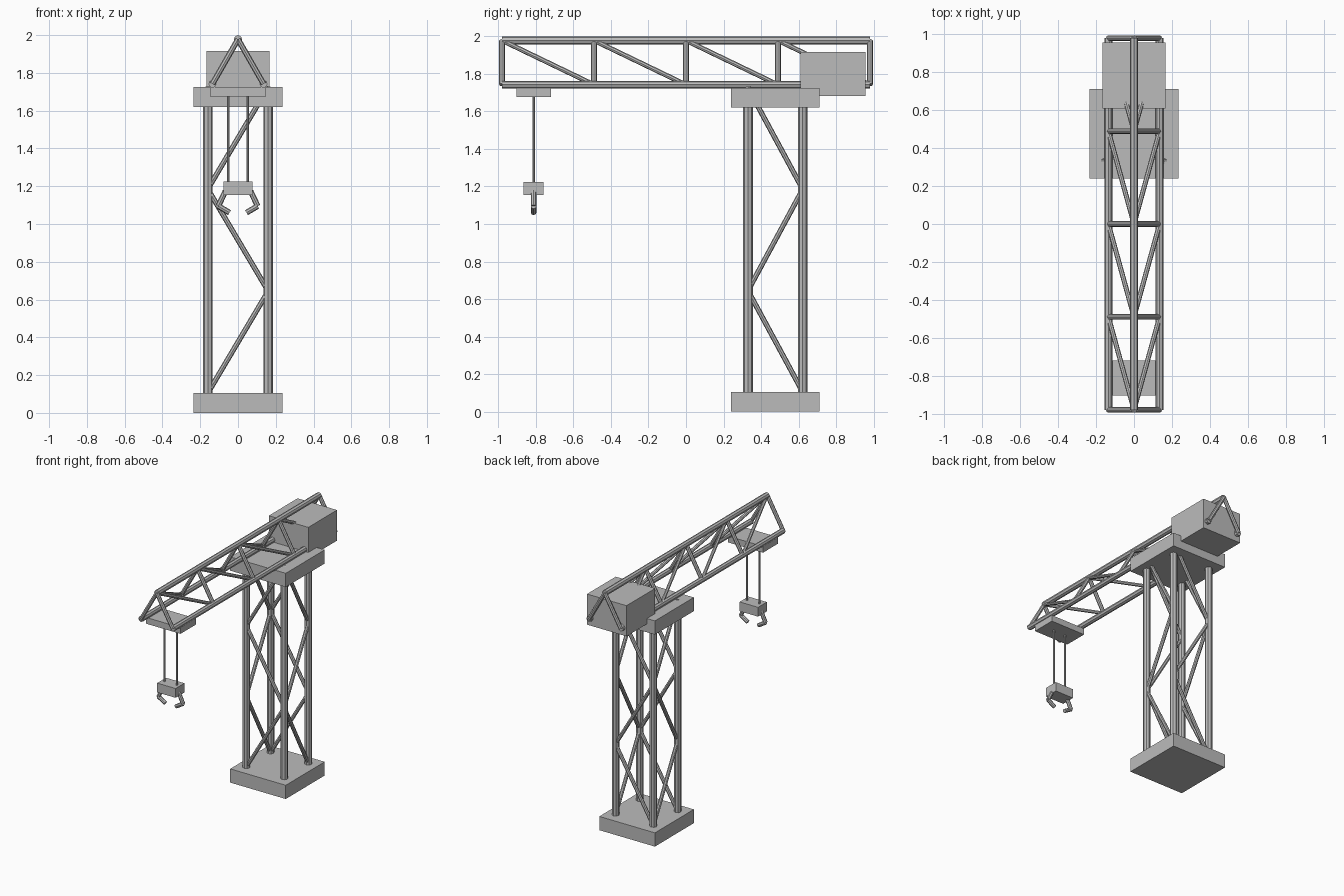
import bpy
from mathutils import Vector

cube = bpy.data.objects.get("Cube")
if cube:
    bpy.data.objects.remove(cube, do_unlink=True)

steel = bpy.data.materials.new("grey_steel")
steel.use_nodes = True
GREY = (0.5, 0.5, 0.5, 1.0)
steel.diffuse_color = GREY
steel.node_tree.nodes["Principled BSDF"].inputs["Base Color"].default_value = GREY


def box(name, low, high):
    """Axis-aligned block between two corners."""
    low, high = Vector(low), Vector(high)
    bpy.ops.mesh.primitive_cube_add(size=1, location=(low + high) / 2)
    ob = bpy.context.object
    ob.name = name
    ob.scale = high - low
    ob.data.materials.append(steel)


def bar(name, start, end, radius):
    """Eight-sided bar from one point to another."""
    start, end = Vector(start), Vector(end)
    axis = end - start
    bpy.ops.mesh.primitive_cylinder_add(
        vertices=8, radius=radius, depth=axis.length, location=(start + end) / 2)
    ob = bpy.context.object
    ob.name = name
    ob.rotation_euler = axis.to_track_quat('Z', 'Y').to_euler()
    ob.data.materials.append(steel)


# Tower: base, platform, four legs
MID = 0.476
HALF = 0.235
LEG_X, LEG_Y = 0.16, 0.146
FLOOR, DECK = 0.105, 1.62
box("base", (-HALF, MID - HALF, 0), (HALF, MID + HALF, FLOOR))
box("platform", (-HALF, MID - HALF, DECK), (HALF, MID + HALF, 1.725))
for sx in (-1, 1):
    for sy in (-1, 1):
        x, y = sx * LEG_X, MID + sy * LEG_Y
        bar("tower_leg", (x, y, FLOOR), (x, y, DECK), 0.026)

# Tower zigzag bracing on all four sides
STEP = 0.54
for i in range(3):
    z0, z1 = FLOOR + i * STEP, FLOOR + (i + 1) * STEP
    way = -1 if i % 2 == 0 else 1
    for side in (-1, 1):
        y = MID + side * LEG_Y
        bar("tower_brace", (way * LEG_X, y, z0), (-way * LEG_X, y, z1), 0.014)
        x = side * LEG_X
        bar("tower_brace", (x, MID - way * LEG_Y, z0), (x, MID + way * LEG_Y, z1), 0.014)

# Jib: one top chord, two bottom chords
END = 0.98
TOP, LOW, SPREAD = 1.978, 1.742, 0.135
bar("jib_top_chord", (0, -END, TOP), (0, END, TOP), 0.022)
for side in (-1, 1):
    x = side * SPREAD
    bar("jib_bottom_chord", (x, -END, LOW), (x, END, LOW), 0.021)
    # Posts at each joint, diagonals across each bay
    for i in range(5):
        y = END * (i / 2 - 1)
        bar("jib_post", (0, y, TOP), (x, y, LOW), 0.015)
        if i < 4:
            bar("jib_diagonal", (0, y, TOP), (x, y + END / 2, LOW), 0.013)

# Counterweight at the back
box("counterweight", (-0.167, 0.61, 1.683), (0.167, 0.957, 1.917))

# Trolley, ropes and grab
GRAB = -0.812
box("trolley", (-0.147, GRAB - 0.092, 1.676), (0.147, GRAB + 0.092, 1.724))
box("grab_block", (-0.078, GRAB - 0.053, 1.154), (0.078, GRAB + 0.053, 1.225))
for side in (-1, 1):
    bar("rope", (side * 0.051, GRAB, 1.21), (side * 0.051, GRAB, 1.69), 0.007)
    knee = (side * 0.104, GRAB, 1.095)
    bar("claw_upper", (side * 0.066, GRAB, 1.175), knee, 0.015)
    bar("claw_tip", knee, (side * 0.045, GRAB, 1.06), 0.015)
